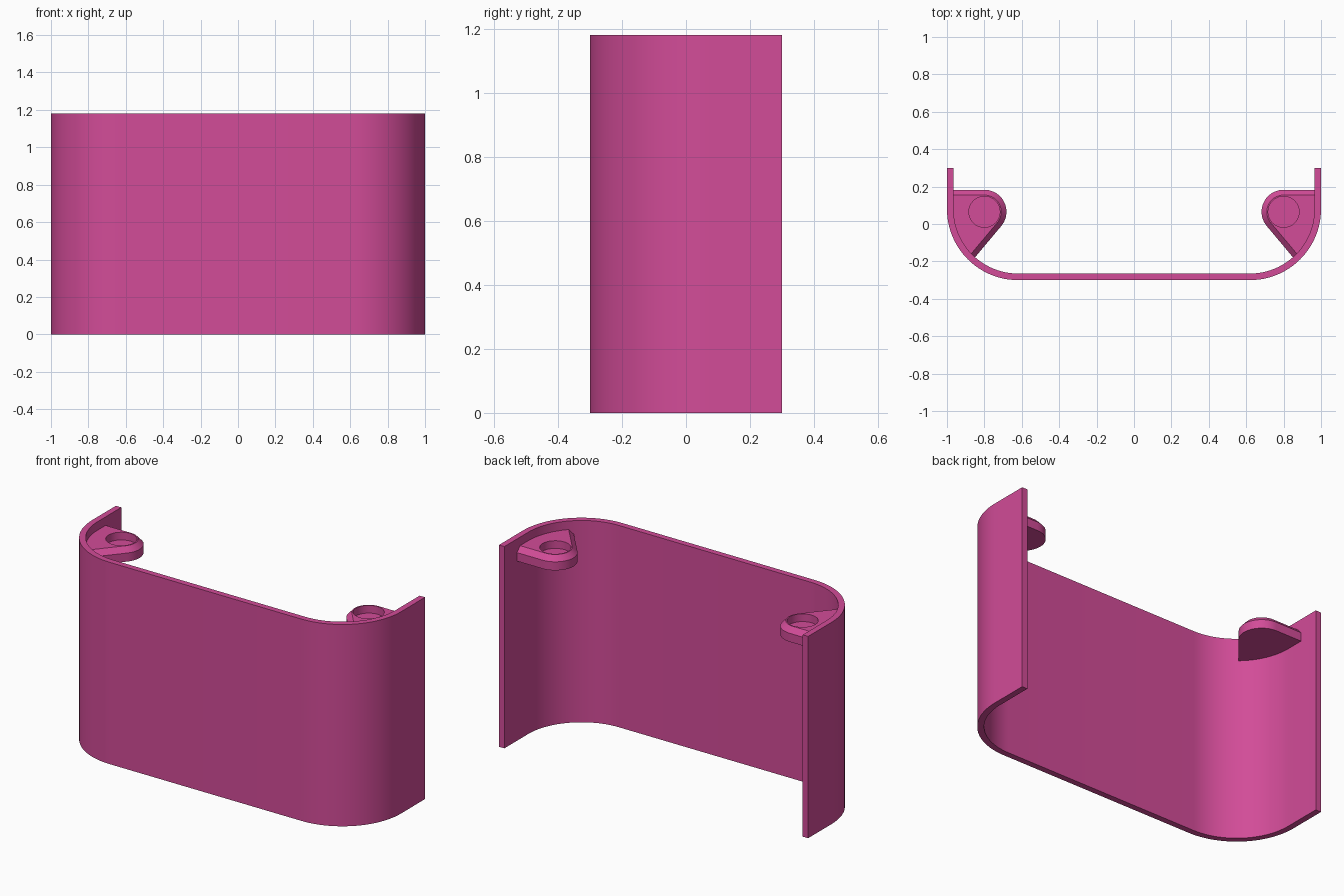
import bpy, bmesh, math
from math import sin, cos, radians

if "Cube" in bpy.data.objects:
    bpy.data.objects.remove(bpy.data.objects["Cube"])

HEIGHT = 1.18      # panel height
CX, CY = 0.62, 0.08  # corner bend centre
R_OUT, R_IN = 0.38, 0.345

pink = bpy.data.materials.new("magenta plastic")
pink.diffuse_color = (0.645, 0.072, 0.314, 1)
pink.use_nodes = True
pink.node_tree.nodes["Principled BSDF"].inputs["Base Color"].default_value = pink.diffuse_color


def arc(cx, cy, r, a0, a1, n):
    angles = [radians(a0 + (a1 - a0) * i / n) for i in range(n + 1)]
    return [(cx + r * cos(a), cy + r * sin(a)) for a in angles]


def ring(bm, pts, z):
    return [bm.verts.new((x, y, z)) for x, y in pts]


def bridge(bm, lower, upper):
    n = len(lower)
    for i in range(n):
        j = (i + 1) % n
        bm.faces.new((lower[i], lower[j], upper[j], upper[i]))


def loop_edges(bm, loop):
    edges = []
    for i, v in enumerate(loop):
        w = loop[(i + 1) % len(loop)]
        edges.append(bm.edges.get((v, w)) or bm.edges.new((v, w)))
    return edges


def finish(bm, name):
    bmesh.ops.recalc_face_normals(bm, faces=bm.faces)
    mesh = bpy.data.meshes.new(name)
    bm.to_mesh(mesh)
    bm.free()
    obj = bpy.data.objects.new(name, mesh)
    bpy.context.collection.objects.link(obj)
    mesh.materials.append(pink)
    bpy.ops.object.select_all(action='DESELECT')
    obj.select_set(True)
    bpy.context.view_layer.objects.active = obj
    bpy.ops.object.shade_smooth_by_angle(angle=radians(30))
    return obj


# Curved panel: U-shaped profile with rounded corners, extruded upward
def panel_side(r):
    left = arc(-CX, CY, r, 180, 270, 24)
    right = arc(CX, CY, r, 270, 360, 24)
    return [(-CX - r, 0.30)] + left + right + [(CX + r, 0.30)]


bm = bmesh.new()
outer, inner = panel_side(R_OUT), panel_side(R_IN)
low = [ring(bm, p, 0) for p in (outer, inner)]
high = [ring(bm, p, HEIGHT) for p in (outer, inner)]
for i in range(len(outer) - 1):
    bm.faces.new((low[0][i], low[0][i + 1], high[0][i + 1], high[0][i]))
    bm.faces.new((low[1][i + 1], low[1][i], high[1][i], high[1][i + 1]))
    for a, b in (low, high):
        bm.faces.new((a[i], a[i + 1], b[i + 1], b[i]))
for i in (0, -1):
    bm.faces.new((low[0][i], low[1][i], high[1][i], high[0][i]))
finish(bm, "curved_panel")


# Magnet lug: teardrop bracket with a bevelled top edge and a blind hole
LX, LY, SLANT = -0.80, 0.065, radians(-40)


def lug_outline(r):
    pts = [(-0.975, LY + r)] + arc(LX, LY, r, 90, -40, 20)
    x, y = pts[-1]
    pts.append((x + 0.22 * sin(SLANT), y - 0.22 * cos(SLANT)))
    return pts + arc(-CX, CY, 0.355, 220, 180, 10)


bm = bmesh.new()
bottom = ring(bm, lug_outline(0.118), 1.05)
middle = ring(bm, lug_outline(0.118), 1.10)
top = ring(bm, lug_outline(0.090), 1.13)
circle = arc(LX, LY, 0.083, 0, 360, 32)[:-1]
rim = ring(bm, circle, 1.13)
floor = ring(bm, circle, 1.085)
bm.faces.new(bottom)
bm.faces.new(floor)
bridge(bm, bottom, middle)
bridge(bm, middle, top)
bridge(bm, floor, rim)
bmesh.ops.triangle_fill(bm, use_beauty=True,
                        edges=loop_edges(bm, top) + loop_edges(bm, rim))
lugs = finish(bm, "mounting_lugs")
mirror = lugs.modifiers.new("mirror", 'MIRROR')
mirror.use_axis = (True, False, False)
